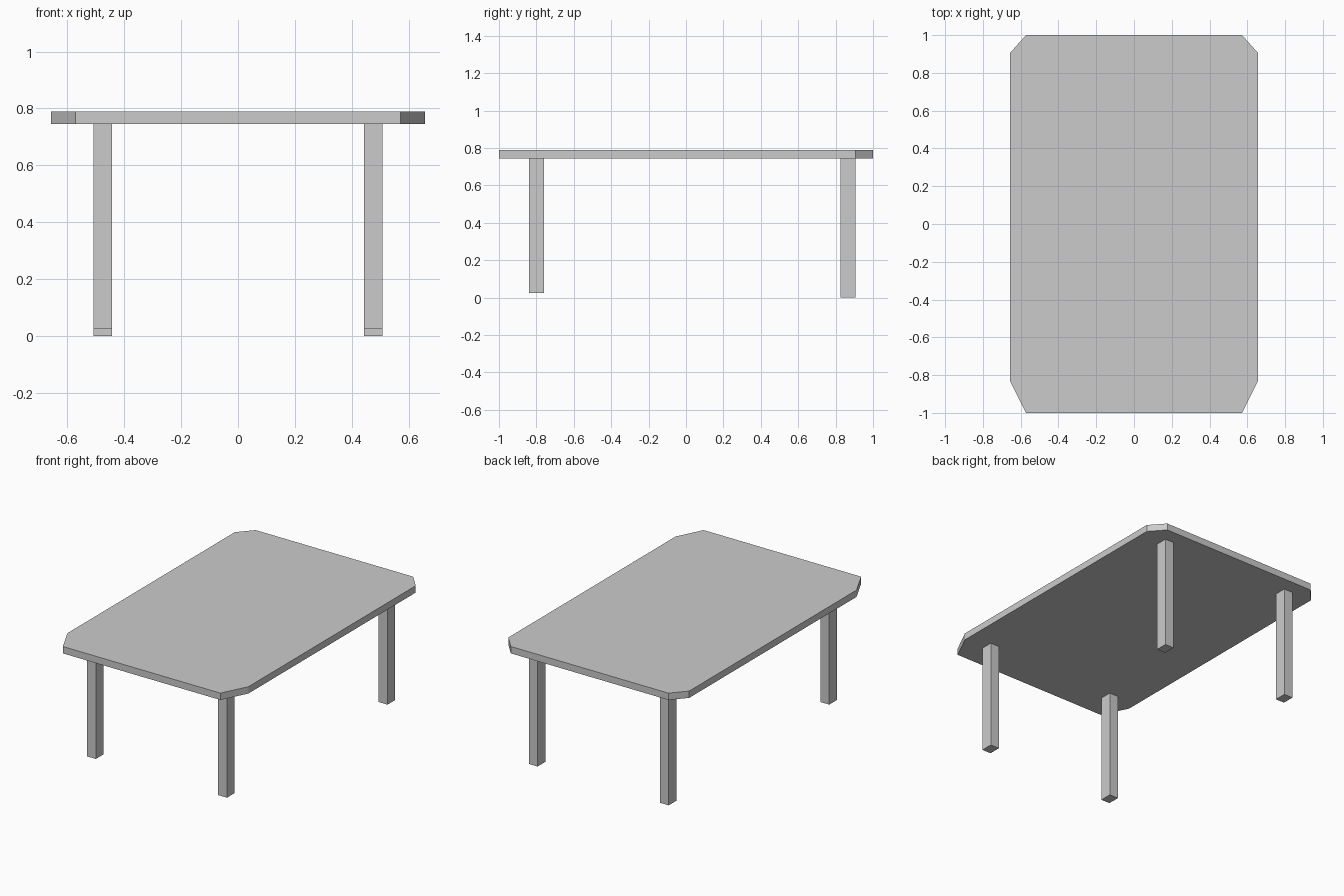
import bpy
import bmesh

if "Cube" in bpy.data.objects:
    bpy.data.objects.remove(bpy.data.objects["Cube"])

TOP_Z, UNDER_Z = 0.79, 0.745


def prism(name, outline, z0, z1):
    """Extrude a flat counter-clockwise outline from z0 up to z1."""
    bm = bmesh.new()
    face = bm.faces.new([bm.verts.new((x, y, z0)) for x, y in outline])
    ext = bmesh.ops.extrude_face_region(bm, geom=[face], use_keep_orig=True)
    verts = [v for v in ext["geom"] if isinstance(v, bmesh.types.BMVert)]
    bmesh.ops.translate(bm, verts=verts, vec=(0, 0, z1 - z0))
    bmesh.ops.recalc_face_normals(bm, faces=bm.faces)
    mesh = bpy.data.meshes.new(name)
    bm.to_mesh(mesh)
    bm.free()
    obj = bpy.data.objects.new(name, mesh)
    bpy.context.collection.objects.link(obj)
    return obj


# Table top: clipped corners, longer clip at the front
half = [(0.572, -1.0), (0.657, -0.83), (0.657, 0.905), (0.572, 1.0)]
outline = half + [(-x, y) for x, y in reversed(half)]
prism("table_top", outline, UNDER_Z, TOP_Z)

# Legs: the front pair is slightly shorter than the back pair
for end, y0, y1, foot in (("front", -0.84, -0.76, 0.025), ("back", 0.825, 0.905, 0.0)):
    for side, x0, x1 in (("left", -0.508, -0.444), ("right", 0.444, 0.508)):
        prism(f"{end}_{side}_leg", [(x0, y0), (x1, y0), (x1, y1), (x0, y1)], foot, UNDER_Z)
